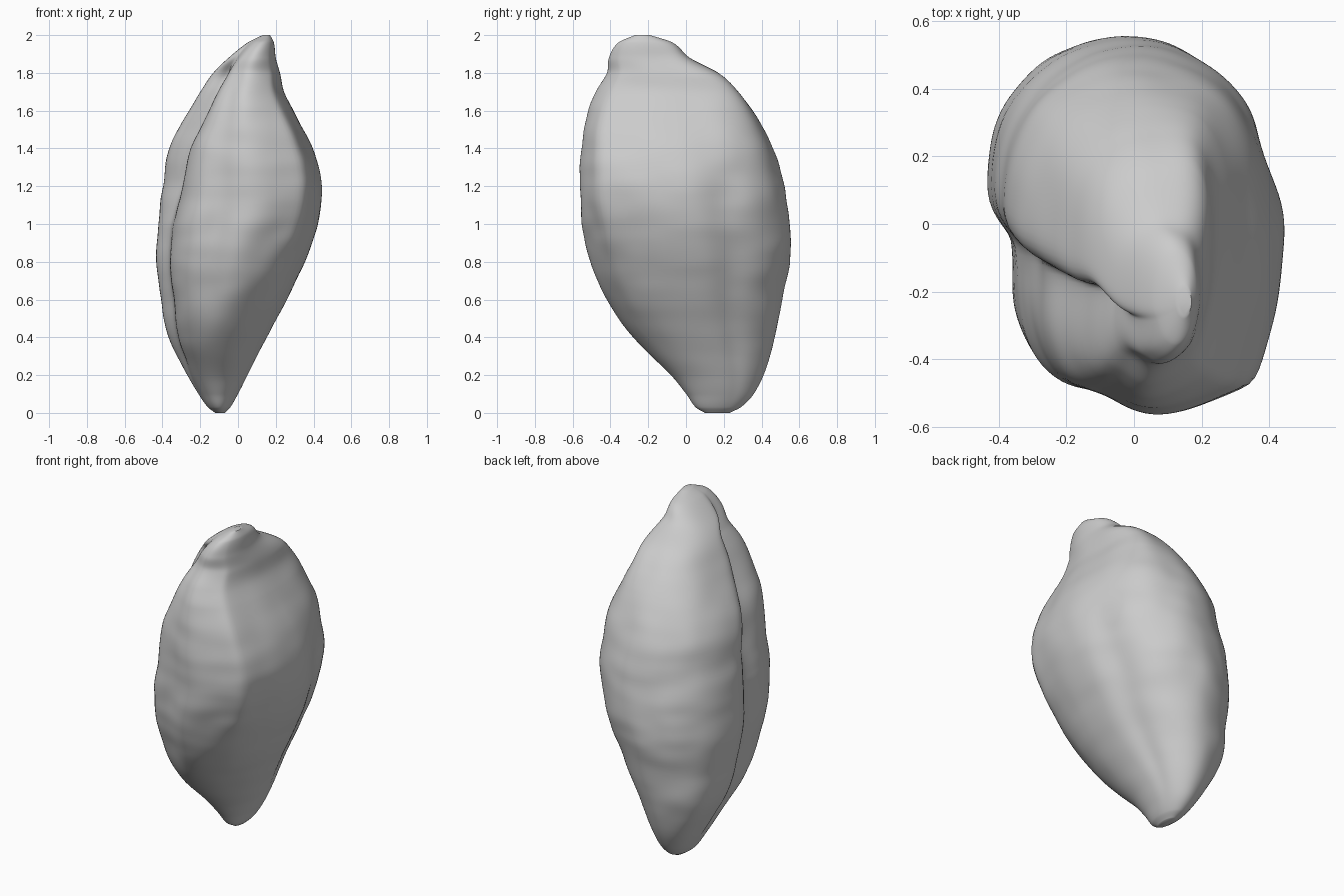
import bpy
import bmesh
import math
from mathutils import Vector, noise

default_cube = bpy.data.objects.get("Cube")
if default_cube:
    bpy.data.objects.remove(default_cube, do_unlink=True)

# Outline stations: height, left edge, right edge, front edge, back edge
STATIONS = [
    (0, -.12, -.07, .10, .23),
    (.03, -.16, -.04, .05, .29),
    (.1, -.21, 0, 0, .36),
    (.2, -.27, .05, -.08, .41),
    (.4, -.37, .15, -.28, .47),
    (.6, -.41, .26, -.42, .51),
    (.8, -.44, .35, -.51, .55),
    (1, -.43, .42, -.55, .55),
    (1.2, -.40, .44, -.56, .52),
    (1.4, -.37, .39, -.55, .46),
    (1.6, -.26, .29, -.52, .35),
    (1.7, -.20, .24, -.48, .27),
    (1.8, -.13, .22, -.42, .17),
    (1.88, -.05, .20, -.41, .02),
    (1.96, .05, .19, -.36, -.07),
    (2, .13, .17, -.27, -.19),
]
SEGMENTS = 128
STEPS = 9


def smooth_between(a, b, c, d, t):
    """Catmull-Rom blend from b to c, with slopes scaled by station spacing."""
    span = c[0] - b[0]
    result = [b[0] + span * t]
    for i in range(1, len(b)):
        slope_b = (c[i] - a[i]) / (c[0] - a[0]) * span
        slope_c = (d[i] - b[i]) / (d[0] - b[0]) * span
        rise = c[i] - b[i]
        ease = t * t * (3 - 2 * t)
        result.append(b[i] + rise * ease + slope_b * t * (1 - t) ** 2
                      - slope_c * t * t * (1 - t))
    return result


def bell(value, width):
    return math.exp(-(value / width) ** 2)


def ramp(value, start, end):
    t = max(0, min(1, (value - start) / (end - start)))
    return t * t * (3 - 2 * t)


def angle_gap(angle, degrees):
    return (angle - math.radians(degrees) + math.pi) % math.tau - math.pi


def lobe_radius(angle, z):
    """Relative radius: deep seam, shallow seam and fuller corners."""
    fade = min(1, z / .3) * min(1, (2 - z) / .22)
    rise = max(0, z - 1)
    # Deep seam where the back lobe overhangs the front lobe
    gap = angle_gap(angle, 189 + 6 * rise + 18 * rise * rise)
    change = -(.18 + .33 * rise) * bell(gap, .46 if gap > 0 else .2)
    # Shallow seam on the other side, low down
    change -= .05 * (1 - ramp(z, 1.1, 1.5)) * bell(angle_gap(angle, 25), .2)
    # Front: a flattened cheek beside a blunt ridge
    change -= .07 * ramp(z, .4, .8) * bell(angle_gap(angle, 254), .25)
    # Fuller front corner, back corner and upper shoulder
    crease = math.hypot(angle_gap(angle, 314), .06) - .06
    change += .15 * bell(z - 1.35, .5) * math.exp(-crease / .28)
    change += (.1 - .04 * ramp(z, .3, .8)) * bell(angle_gap(angle, 140), .4)
    change += (.09 * ramp(z, 1.2, 1.5) + .13 * ramp(z, 1.45, 1.75)) \
        * bell(angle_gap(angle, 46), .42)
    return 1 + fade * change


def surface_point(station, angle):
    z, left, right, front, back = station
    radius = lobe_radius(angle, z)
    dx = (right - left) / 2 * radius * math.cos(angle)
    dy = (back - front) / 2 * radius * math.sin(angle)
    # Horizontal wrinkles and soft lumps
    wrinkle = noise.noise(Vector((dx * 4, dy * 4, z * 11)))
    lump = noise.noise(Vector((dx * 6, dy * 6, z * 5 + 7)))
    swell = 1 + .008 * wrinkle + .014 * lump
    return ((left + right) / 2 + dx * swell,
            (front + back) / 2 + dy * swell, z)


def build_shell():
    rings = []
    last = len(STATIONS) - 1
    for i in range(last):
        quad = [STATIONS[max(0, min(last, i + k))] for k in (-1, 0, 1, 2)]
        rings += [smooth_between(*quad, s / STEPS) for s in range(STEPS)]
    rings.append(STATIONS[-1])

    bm = bmesh.new()
    loops = []
    for ring in rings:
        loops.append([bm.verts.new(surface_point(ring, math.tau * k / SEGMENTS))
                      for k in range(SEGMENTS)])
    for low, high in zip(loops, loops[1:]):
        for k in range(SEGMENTS):
            n = (k + 1) % SEGMENTS
            bm.faces.new((low[k], low[n], high[n], high[k]))
    bm.faces.new(loops[0][::-1])
    bm.faces.new(loops[-1])
    bmesh.ops.recalc_face_normals(bm, faces=bm.faces)
    mesh = bpy.data.meshes.new("seed_body")
    bm.to_mesh(mesh)
    bm.free()
    return mesh


# Plain grey material
grey = bpy.data.materials.new("plain_grey")
grey.use_nodes = True
colour = (.6, .6, .6, 1)
grey.diffuse_color = colour
grey.node_tree.nodes["Principled BSDF"].inputs["Base Color"].default_value = colour

# Folded, two-lobed body
body = bpy.data.objects.new("seed_body", build_shell())
bpy.context.collection.objects.link(body)
body.data.materials.append(grey)
bpy.context.view_layer.objects.active = body
body.select_set(True)
bpy.ops.object.shade_smooth_by_angle(angle=math.radians(50))
